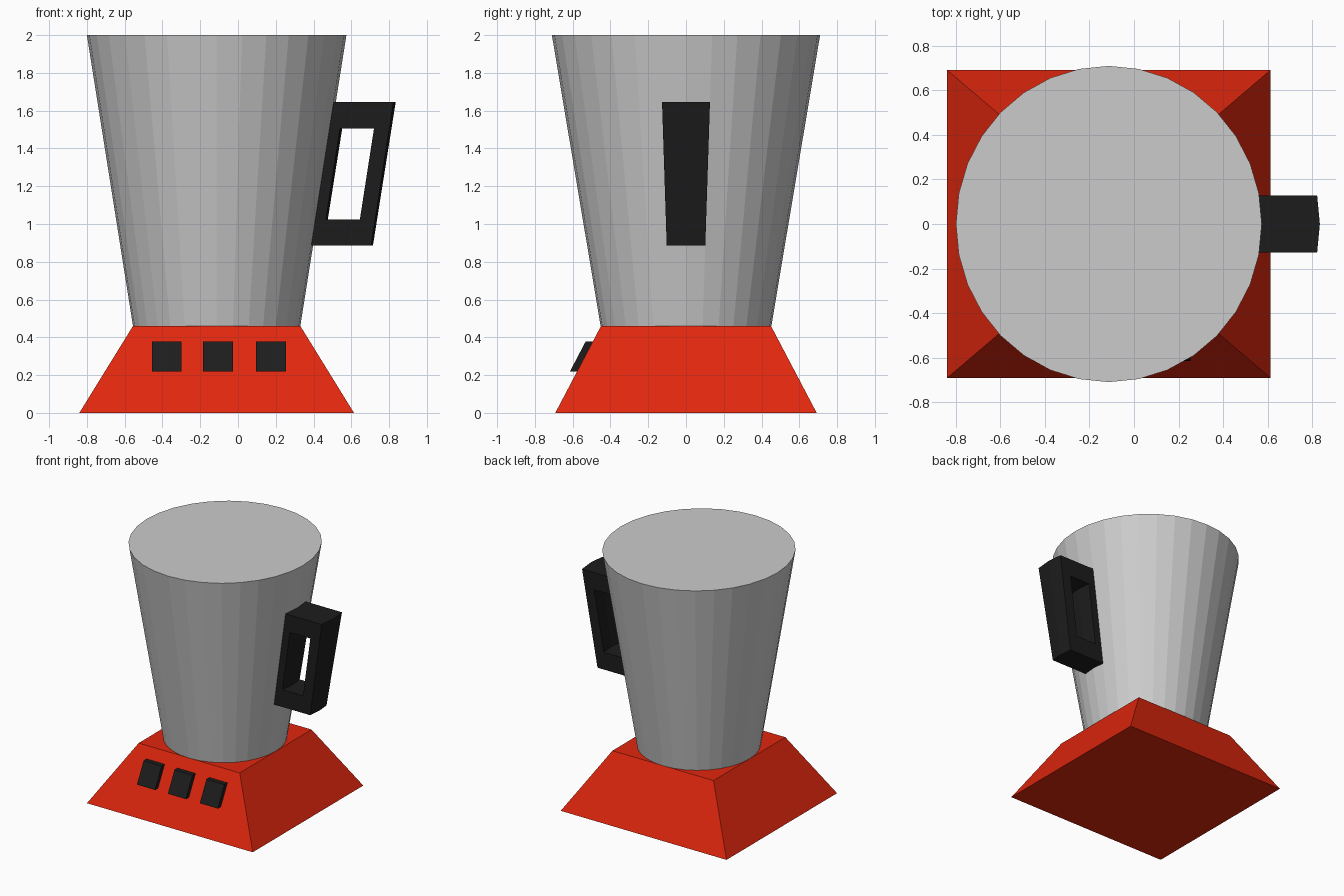
import bpy, bmesh
from math import sin, cos, pi

if "Cube" in bpy.data.objects:
    bpy.data.objects.remove(bpy.data.objects["Cube"])

CX = -0.113                 # body axis
Z0, Z1 = 0.46, 2.0          # jug bottom and top
SIDES = 32


def material(name, rgb):
    m = bpy.data.materials.new(name)
    m.diffuse_color = (*rgb, 1)
    m.use_nodes = True
    m.node_tree.nodes["Principled BSDF"].inputs["Base Color"].default_value = m.diffuse_color
    return m


def make(name, verts, faces, mat=None):
    mesh = bpy.data.meshes.new(name)
    mesh.from_pydata(verts, [], faces)
    bm = bmesh.new()
    bm.from_mesh(mesh)
    bmesh.ops.recalc_face_normals(bm, faces=bm.faces)
    bm.to_mesh(mesh)
    bm.free()
    obj = bpy.data.objects.new(name, mesh)
    bpy.context.collection.objects.link(obj)
    if mat:
        mesh.materials.append(mat)
    return obj


def loft(name, rings, mat=None):
    """Closed solid joining equal-length rings of points."""
    n = len(rings[0])
    verts = [p for ring in rings for p in ring]
    faces = [tuple(range(n)), tuple(range(len(verts) - n, len(verts)))]
    for r in range(len(rings) - 1):
        for i in range(n):
            j = (i + 1) % n
            faces.append((r*n + i, r*n + j, r*n + n + j, r*n + n + i))
    return make(name, verts, faces, mat)


def rect(hx, hy, z):
    return [(CX + sx*hx, sy*hy, z) for sx, sy in ((-1, -1), (1, -1), (1, 1), (-1, 1))]


def jug_point(a, z, out=0.0):
    """Point on the slightly oval jug wall, pushed out along x."""
    t = (z - Z0) / (Z1 - Z0)
    return (CX + (0.443 + 0.244*t)*cos(a) + out, (0.452 + 0.258*t)*sin(a), z)


red = material("red", (0.75, 0.02, 0.004))
black = material("black", (0.012, 0.012, 0.012))

# Tapered motor base
loft("base", [rect(0.727, 0.692, 0), rect(0.443, 0.45, Z0)], red)

# Flared jug
loft("jug", [[jug_point(2*pi*i/SIDES, z) for i in range(SIDES)] for z in (Z0, Z1)])

# Handle: frame following two facets of the jug wall
outer = [(-0.01, 0.885), (0.317, 0.885), (0.317, 1.645), (-0.01, 1.645)]
hole = [(0.056, 1.025), (0.236, 1.025), (0.236, 1.505), (0.056, 1.505)]
step = 2*pi/SIDES
verts = [jug_point(a, z, out) for a in (-step, 0, step) for out, z in outer + hole]
faces = []
for i in range(4):
    j = (i + 1) % 4
    for c in (0, 16):
        faces.append((c + i, c + j, c + 4 + j, c + 4 + i))
    for c in (0, 8):
        for k in (0, 4):
            faces.append((c + k + i, c + k + j, c + 8 + k + j, c + 8 + k + i))
make("handle", verts, faces, black)


# Buttons lying on the sloping front of the base
def front_y(z):
    return -0.692 + 0.242*z/Z0


for n, x in enumerate((-0.377, -0.106, 0.174), 1):
    rings = [[(x + sx*0.079, front_y(z) - d, z)
              for sx, z in ((-1, 0.22), (1, 0.22), (1, 0.378), (-1, 0.378))]
             for d in (-0.02, 0.038)]
    loft(f"button_{n}", rings, black)
